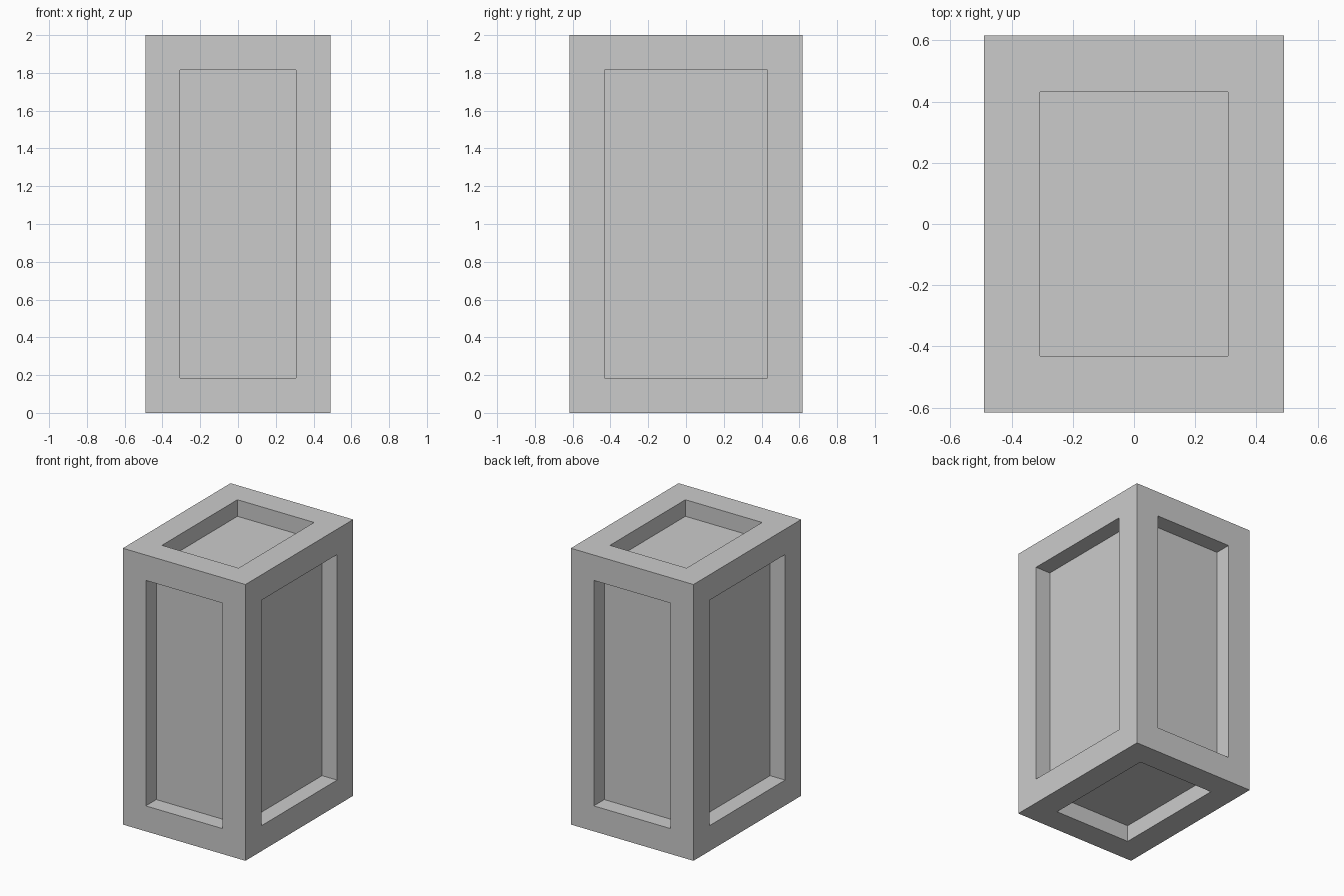
import bpy, bmesh
from mathutils import Matrix

if "Cube" in bpy.data.objects:
    bpy.data.objects.remove(bpy.data.objects["Cube"])

SIZE = (0.982, 1.232, 2.0)
RIM, DEPTH = 0.184, 0.12

# Crate block standing on the floor
bm = bmesh.new()
bmesh.ops.create_cube(bm, size=1, matrix=Matrix.Translation((0, 0, SIZE[2] / 2)) @ Matrix.Diagonal((*SIZE, 1)))
bm.normal_update()

# Frame rim on all six sides, then straight-walled recessed panels
panels = bm.faces[:]
bmesh.ops.inset_individual(bm, faces=panels, thickness=RIM, use_even_offset=True)
bm.normal_update()
bmesh.ops.inset_individual(bm, faces=panels, thickness=0, depth=-DEPTH)
bmesh.ops.recalc_face_normals(bm, faces=bm.faces[:])

mesh = bpy.data.meshes.new("framed_crate")
bm.to_mesh(mesh)
bm.free()
bpy.context.collection.objects.link(bpy.data.objects.new("framed_crate", mesh))
